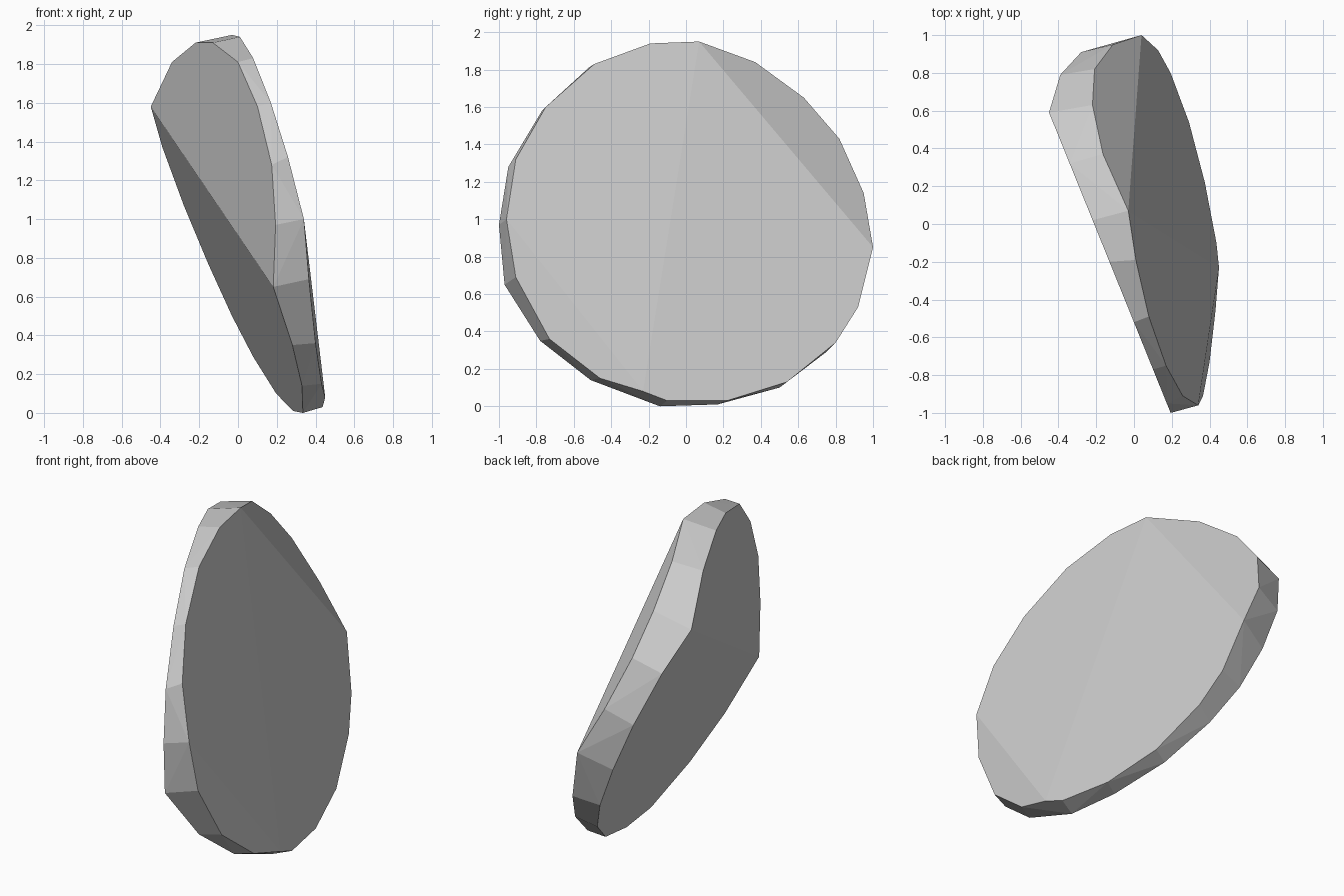
import bpy, bmesh, math

if "Cube" in bpy.data.objects:
    bpy.data.objects.remove(bpy.data.objects["Cube"])

# Rim outlines seen from the right, as (y, z)
RIGHT_RIM = [(.07, 1.95), (.37, 1.84), (.63, 1.65), (.82, 1.43), (.95, 1.14),
             (1, .85), (.92, .53), (.8, .34), (.54, .13), (.22, .03), (-.1, .03),
             (-.23, .08), (-.46, .15), (-.73, .36), (-.91, .69), (-.96, 1),
             (-.91, 1.32), (-.75, 1.6), (-.49, 1.83), (-.19, 1.94)]
LEFT_RIM = [(.59, 1.58), (.32, 1.81), (.02, 1.91), (-.2, 1.91), (-.52, 1.81),
            (-.77, 1.58), (-.95, 1.28), (-1, .97), (-.97, .65), (-.78, .35),
            (-.51, .14), (-.14, 0), (.17, .01), (.5, .1), (.75, .29),
            (.88, .5), (.93, .77), (.91, 1.07), (.79, 1.37)]

# Facet planes of each broad side: x = a + b*y + c*z
RIGHT_FACETS = [(.424, -.192, -.226), (1.268, -.683, -.641),
                (.4356, -.1437, -.2336), (.4695, .0596, -.0723)]
LEFT_FACETS = [(.314, -.149, -.428), (-.211, -.405, 0)]


def place(bm, rim, facets, pick):
    """Lay a rim on the folded facets of its side."""
    for y, z in rim:
        x = pick(a + b * y + c * z for a, b, c in facets)
        bm.verts.new((x, y, z))


# Faceted tilted disc: both folded sides joined by an angled rim
bm = bmesh.new()
place(bm, RIGHT_RIM, RIGHT_FACETS, min)
place(bm, LEFT_RIM, LEFT_FACETS, max)
hull = bmesh.ops.convex_hull(bm, input=bm.verts)
loose = [v for v in bm.verts if not v.link_faces]
bmesh.ops.delete(bm, geom=loose, context='VERTS')
bmesh.ops.dissolve_limit(bm, angle_limit=math.radians(2),
                         verts=bm.verts, edges=bm.edges)
bmesh.ops.recalc_face_normals(bm, faces=bm.faces)

mesh = bpy.data.meshes.new("faceted_disc")
bm.to_mesh(mesh)
bm.free()
disc = bpy.data.objects.new("faceted_disc", mesh)
bpy.context.collection.objects.link(disc)
